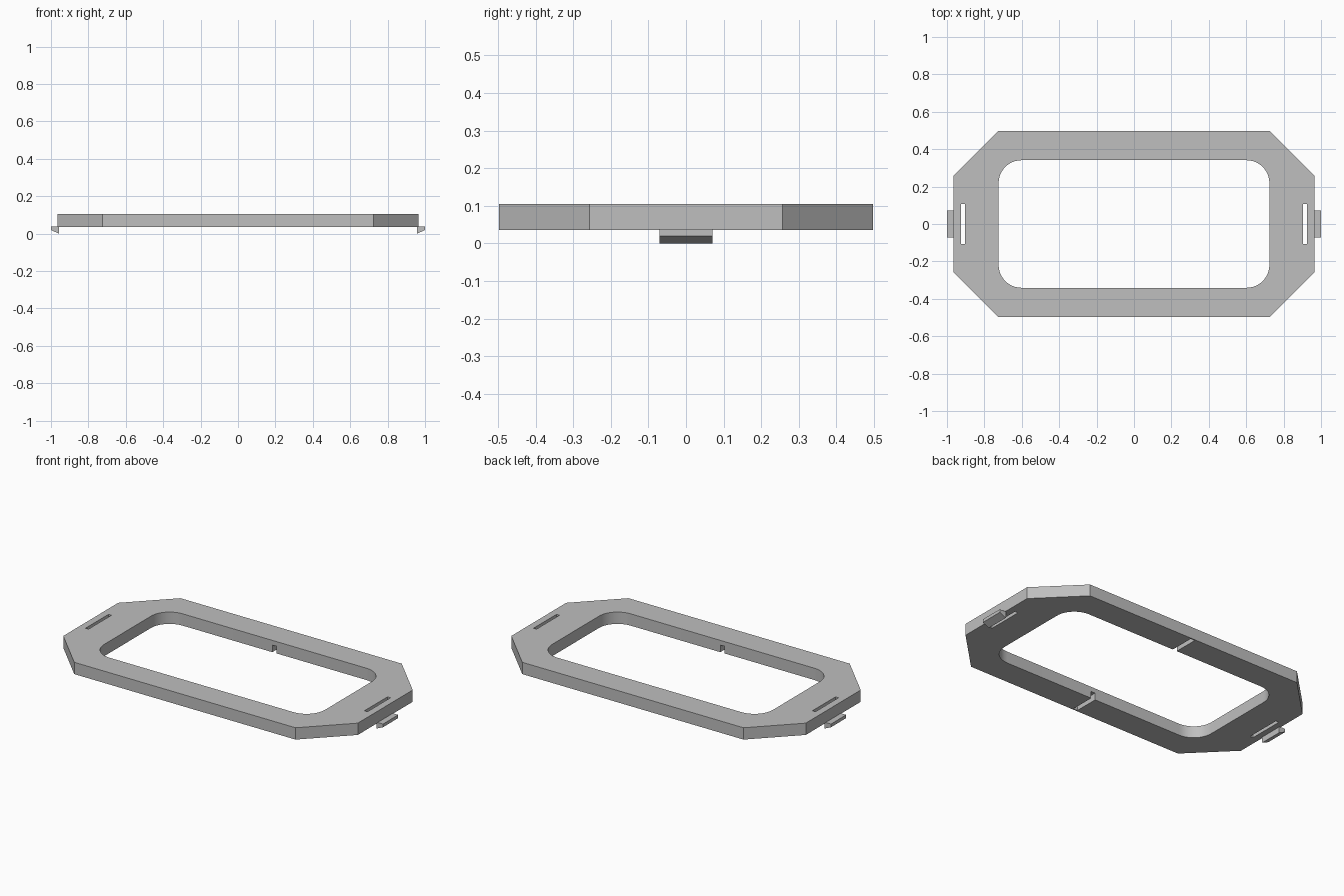
import bpy, bmesh, math
from mathutils import Vector

default = bpy.data.objects.get("Cube")
if default:
    bpy.data.objects.remove(default, do_unlink=True)

BOTTOM, TOP = 0.035, 0.105

grey = bpy.data.materials.new("light_grey")
grey.use_nodes = True
colour = (0.52, 0.52, 0.52, 1)
grey.diffuse_color = colour
grey.node_tree.nodes["Principled BSDF"].inputs["Base Color"].default_value = colour


def prism(name, outline, offset):
    """Extrude a closed outline of 3D points along an offset vector."""
    bm = bmesh.new()
    face = bm.faces.new([bm.verts.new(p) for p in outline])
    moved = bmesh.ops.extrude_face_region(bm, geom=[face])["geom"]
    verts = [g for g in moved if isinstance(g, bmesh.types.BMVert)]
    bmesh.ops.translate(bm, verts=verts, vec=Vector(offset))
    bmesh.ops.recalc_face_normals(bm, faces=bm.faces)
    mesh = bpy.data.meshes.new(name)
    bm.to_mesh(mesh)
    bm.free()
    mesh.materials.append(grey)
    obj = bpy.data.objects.new(name, mesh)
    bpy.context.collection.objects.link(obj)
    return obj


def block(name, x0, x1, y0, y1, z0, z1):
    outline = [(x0, y0, z0), (x1, y0, z0), (x1, y1, z0), (x0, y1, z0)]
    return prism(name, outline, (0, 0, z1 - z0))


def rounded_rectangle(hx, hy, r, z, steps=10):
    points = []
    for i, (sx, sy) in enumerate([(1, 1), (-1, 1), (-1, -1), (1, -1)]):
        for k in range(steps + 1):
            a = math.pi / 2 * (i + k / steps)
            points.append((sx * (hx - r) + r * math.cos(a),
                           sy * (hy - r) + r * math.sin(a), z))
    return points


# Octagonal plate
quarter = [(0.965, 0.257), (0.725, 0.497)]
octagon = (quarter + [(-x, y) for x, y in reversed(quarter)]
           + [(-x, -y) for x, y in quarter]
           + [(x, -y) for x, y in reversed(quarter)])
frame = prism("frame", [(x, y, BOTTOM) for x, y in octagon], (0, 0, TOP - BOTTOM))

# Central opening, end slots and grooves under the long bars
cutters = [prism("opening_cutter", rounded_rectangle(0.724, 0.341, 0.122, -0.1),
                 (0, 0, 0.4))]
for s in (-1, 1):
    x0, x1 = sorted((s * 0.904, s * 0.924))
    cutters.append(block("slot_cutter", x0, x1, -0.108, 0.108, -0.1, 0.3))
    y0, y1 = sorted((s * 0.3, s * 0.49))
    cutters.append(block("groove_cutter", -0.014, 0.014, y0, y1, -0.1, 0.077))

bpy.context.view_layer.objects.active = frame
for cutter in cutters:
    cutter.hide_render = True
    cut = frame.modifiers.new("cut", "BOOLEAN")
    cut.operation = "DIFFERENCE"
    cut.solver = "EXACT"
    cut.object = cutter
    bpy.ops.object.modifier_apply(modifier=cut.name)
for cutter in cutters:
    bpy.data.objects.remove(cutter, do_unlink=True)

# Wedge clips below both ends
for side, s in (("left", 1), ("right", -1)):
    profile = [(0.958, 0.0), (1.0, 0.019), (1.0, 0.038), (0.958, 0.038)]
    prism(side + "_clip", [(s * x, -0.071, z) for x, z in profile], (0, 0.142, 0))

# Smooth the rounded corners only
bpy.ops.object.select_all(action="DESELECT")
frame.select_set(True)
bpy.ops.object.shade_smooth_by_angle(angle=math.radians(25))
